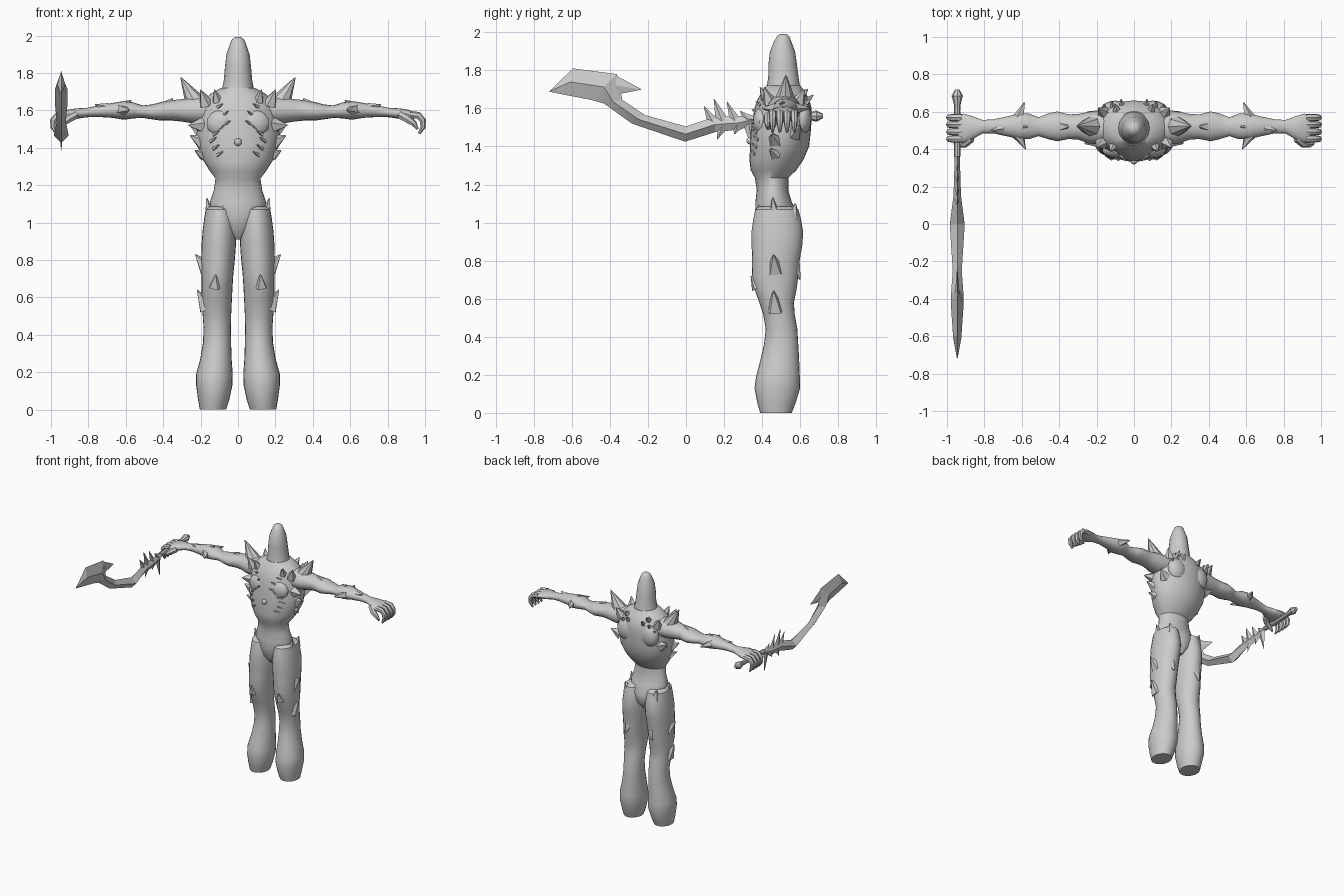
import bpy, bmesh, math
from mathutils import Vector as V

skin = bpy.data.materials.new("pale grey")
skin.diffuse_color = (0.6, 0.6, 0.6, 1)


def finish(bm, name, mirror=False, angle=40):
    bmesh.ops.recalc_face_normals(bm, faces=bm.faces)
    me = bpy.data.meshes.new(name)
    bm.to_mesh(me)
    bm.free()
    ob = bpy.data.objects.new(name, me)
    bpy.context.collection.objects.link(ob)
    me.materials.append(skin)
    if mirror:
        ob.modifiers.new("mirror", "MIRROR").use_mirror_merge = False
    bpy.context.view_layer.objects.active = ob
    ob.select_set(True)
    bpy.ops.object.shade_smooth_by_angle(angle=math.radians(angle))
    ob.select_set(False)
    return ob


def skin_rings(bm, rings):
    """Join rings of points into a closed skin."""
    loops = [[bm.verts.new(p) for p in r] for r in rings]
    n = len(loops[0])
    for a, b in zip(loops, loops[1:]):
        for i in range(n):
            j = (i + 1) % n
            bm.faces.new((a[i], a[j], b[j], b[i]))
    bm.faces.new(loops[0])
    bm.faces.new(loops[-1])


def ellipse(c, u, v, n):
    return [V(c) + V(u) * math.cos(t) + V(v) * math.sin(t)
            for t in (2 * math.pi * i / n for i in range(n))]


def column(rows, n=24):
    """Rows of (z, x, y, rx, ry) become stacked rings."""
    return [ellipse((x, y, z), (rx, 0, 0), (0, ry, 0), n) for z, x, y, rx, ry in rows]


def tube(bm, path, radii, n=6, flat=1.0):
    pts = [V(p) for p in path]
    rings = []
    for i, p in enumerate(pts):
        t = (pts[min(i + 1, len(pts) - 1)] - pts[max(i - 1, 0)]).normalized()
        ref = V((0, 1, 0)) if abs(t.y) < 0.9 else V((0, 0, 1))
        u = t.cross(ref).normalized()
        w = t.cross(u)
        rings.append(ellipse(p, u * radii[i] * flat, w * radii[i], n))
    skin_rings(bm, rings)


def spikes(name, items, mirror=True, n=5):
    bm = bmesh.new()
    for base, tip, r in items:
        tube(bm, (base, tip), (r, 0.003), n)
    return finish(bm, name, mirror)


# torso: z, x, y, rx, ry
TORSO = [(0.91, 0, 0.48, 0.02, 0.06), (0.96, 0, 0.48, 0.09, 0.10), (1.04, 0, 0.475, 0.145, 0.112),
         (1.11, 0, 0.46, 0.15, 0.095), (1.17, 0, 0.455, 0.13, 0.083), (1.235, 0, 0.45, 0.12, 0.088),
         (1.275, 0, 0.46, 0.15, 0.12), (1.33, 0, 0.475, 0.185, 0.142), (1.40, 0, 0.492, 0.213, 0.155),
         (1.47, 0, 0.497, 0.222, 0.158), (1.54, 0, 0.505, 0.215, 0.155), (1.60, 0, 0.51, 0.21, 0.15),
         (1.65, 0, 0.512, 0.19, 0.135), (1.69, 0, 0.512, 0.145, 0.11), (1.72, 0, 0.512, 0.09, 0.09)]
bm = bmesh.new()
skin_rings(bm, column(TORSO, 32))
finish(bm, "torso")


def chest(x, z, side=-1):
    """Point on the front (-1) or back (+1) of the torso."""
    for a, b in zip(TORSO, TORSO[1:]):
        if a[0] <= z <= b[0]:
            f = (z - a[0]) / (b[0] - a[0])
            y, rx, ry = (a[k] + (b[k] - a[k]) * f for k in (2, 3, 4))
            return V((x, y + side * ry * math.sqrt(max(0, 1 - (x / rx) ** 2)), z))


# tall pointed head
bm = bmesh.new()
skin_rings(bm, column([(1.62, 0, 0.51, 0.11, 0.11), (1.70, 0, 0.512, 0.088, 0.09),
                       (1.76, 0, 0.512, 0.076, 0.08), (1.83, 0, 0.508, 0.07, 0.075),
                       (1.90, 0, 0.507, 0.062, 0.066), (1.95, 0, 0.508, 0.045, 0.046),
                       (1.98, 0, 0.51, 0.032, 0.032), (1.992, 0, 0.51, 0.015, 0.015)], 16))
finish(bm, "head")

# chest and shoulder-blade muscles
bm = bmesh.new()
for x, y, z, rx, ry, rz in ((0.085, 0.395, 1.53, 0.085, 0.045, 0.075),
                            (0.10, 0.61, 1.55, 0.08, 0.05, 0.09)):
    made = bmesh.ops.create_uvsphere(bm, u_segments=14, v_segments=8, radius=1)["verts"]
    for v in made:
        v.co = (x + v.co.x * rx, y + v.co.y * ry, z + v.co.z * rz)
finish(bm, "muscles", True)

# round stud in the middle of the chest
bm = bmesh.new()
bmesh.ops.create_uvsphere(bm, u_segments=12, v_segments=8, radius=0.02)
bmesh.ops.translate(bm, verts=bm.verts, vec=chest(0, 1.43))
finish(bm, "chest_stud")

# short rib thorns, front rows and back row
ribs = []
for x, z in ((0.06, 1.53), (0.095, 1.505), (0.12, 1.475), (0.135, 1.44),
             (0.12, 1.40), (0.10, 1.365), (0.07, 1.58), (0.10, 1.62)):
    p = chest(x, z)
    ribs.append((p + V((0.012, 0.01, -0.006)), p + V((-0.018, -0.018, 0.015)), 0.012))
for x, z in ((0.06, 1.64), (0.11, 1.62), (0.15, 1.58)):
    p = chest(x, z, 1)
    ribs.append((p - V((0, 0.03, 0.02)), p + V((0.01, 0.025, 0.03)), 0.028))
spikes("rib_thorns", ribs)

# big shoulder spikes, collar thorns and flank thorns
spikes("shoulder_spikes", [((0.21, 0.52, 1.61), (0.305, 0.525, 1.775), 0.07)], n=8)
spikes("collar_thorns", [
    ((0.17, 0.44, 1.63), (0.20, 0.41, 1.71), 0.04), ((0.11, 0.42, 1.65), (0.125, 0.39, 1.71), 0.03),
    ((0.16, 0.59, 1.63), (0.19, 0.62, 1.70), 0.04), ((0.09, 0.60, 1.66), (0.10, 0.64, 1.70), 0.03)])
spikes("flank_thorns", [
    ((0.19, 0.45, 1.52), (0.265, 0.43, 1.52), 0.045), ((0.19, 0.47, 1.43), (0.255, 0.45, 1.465), 0.045),
    ((0.18, 0.47, 1.36), (0.23, 0.44, 1.385), 0.035), ((0.18, 0.57, 1.47), (0.25, 0.60, 1.51), 0.045)])

# arm: x, y, z, ry, rz
ARM = [(0.15, 0.515, 1.60, 0.09, 0.075), (0.24, 0.515, 1.60, 0.085, 0.07), (0.30, 0.52, 1.60, 0.068, 0.06),
       (0.35, 0.52, 1.60, 0.066, 0.055), (0.41, 0.522, 1.595, 0.08, 0.05), (0.46, 0.522, 1.592, 0.068, 0.04),
       (0.51, 0.52, 1.593, 0.05, 0.033), (0.56, 0.522, 1.60, 0.068, 0.043), (0.61, 0.522, 1.60, 0.07, 0.05),
       (0.67, 0.522, 1.60, 0.055, 0.04), (0.75, 0.522, 1.595, 0.038, 0.03), (0.81, 0.52, 1.588, 0.036, 0.025),
       (0.86, 0.515, 1.583, 0.06, 0.028), (0.91, 0.512, 1.578, 0.078, 0.026), (0.94, 0.512, 1.57, 0.074, 0.02)]
bm = bmesh.new()
skin_rings(bm, [ellipse((x, y, z), (0, ry, 0), (0, 0, rz), 16) for x, y, z, ry, rz in ARM])
finish(bm, "arm", True)

# elbow and forearm spikes
spikes("forearm_spikes", [
    ((0.62, 0.56, 1.60), (0.585, 0.65, 1.60), 0.035), ((0.62, 0.48, 1.60), (0.58, 0.40, 1.60), 0.035),
    ((0.65, 0.52, 1.62), (0.57, 0.52, 1.655), 0.025), ((0.70, 0.51, 1.615), (0.765, 0.50, 1.63), 0.025),
    ((0.38, 0.52, 1.63), (0.35, 0.52, 1.665), 0.03)])

# curled fingers and thumb
bm = bmesh.new()
for i in range(4):
    y = 0.455 + 0.038 * i
    tube(bm, [(0.92, y, 1.578), (0.965, y, 1.572), (0.988, y, 1.545), (0.988, y, 1.51), (0.968, y, 1.475)],
         (0.02, 0.02, 0.018, 0.015, 0.007), 7)
tube(bm, [(0.87, 0.46, 1.575), (0.905, 0.43, 1.555), (0.94, 0.425, 1.53), (0.96, 0.43, 1.50)],
     (0.024, 0.022, 0.017, 0.007), 7)
finish(bm, "fingers", True)

# legs: z, x, y, rx, ry
LEG = [(0.0, 0.134, 0.473, 0.07, 0.083), (0.05, 0.13, 0.475, 0.083, 0.10), (0.13, 0.127, 0.48, 0.097, 0.12),
       (0.19, 0.126, 0.483, 0.098, 0.115), (0.27, 0.118, 0.492, 0.084, 0.103), (0.36, 0.112, 0.50, 0.075, 0.09),
       (0.44, 0.111, 0.502, 0.073, 0.083), (0.52, 0.113, 0.488, 0.077, 0.083), (0.58, 0.113, 0.476, 0.08, 0.091),
       (0.66, 0.112, 0.47, 0.083, 0.113), (0.72, 0.11, 0.468, 0.085, 0.122), (0.80, 0.107, 0.472, 0.09, 0.125),
       (0.88, 0.103, 0.478, 0.092, 0.133), (0.95, 0.10, 0.48, 0.09, 0.136), (1.02, 0.098, 0.479, 0.083, 0.125),
       (1.07, 0.098, 0.477, 0.075, 0.113), (1.085, 0.098, 0.475, 0.055, 0.09)]
bm = bmesh.new()
skin_rings(bm, column(LEG))
finish(bm, "leg", True)

# jagged outer leg fins and hip points
spikes("leg_fins", [
    ((0.165, 0.47, 0.75), (0.228, 0.46, 0.83), 0.05), ((0.165, 0.47, 0.54), (0.218, 0.46, 0.64), 0.05),
    ((0.11, 0.565, 0.76), (0.12, 0.60, 0.70), 0.04), ((0.12, 0.38, 0.66), (0.12, 0.342, 0.72), 0.04)])
spikes("hip_points", [
    ((0.145, 0.47, 1.01), (0.167, 0.455, 1.13), 0.04), ((0.08, 0.40, 1.02), (0.085, 0.385, 1.10), 0.04),
    ((0.12, 0.56, 1.03), (0.14, 0.575, 1.10), 0.04)])

# sword blade: diamond sections of (upper y, z), (lower y, z), half thickness
SX = -0.945
BLADE = [((0.38, 1.565), (0.38, 1.535), 0.014), ((0.28, 1.56), (0.29, 1.49), 0.016),
         ((0.15, 1.555), (0.153, 1.475), 0.02), ((0.0, 1.505), (-0.005, 1.425), 0.04),
         ((-0.216, 1.565), (-0.284, 1.52), 0.024), ((-0.335, 1.645), (-0.43, 1.625), 0.034),
         ((-0.363, 1.78), (-0.50, 1.645), 0.034), ((-0.595, 1.81), (-0.62, 1.668), 0.022),
         ((-0.715, 1.692), (-0.72, 1.688), 0.002)]
bm = bmesh.new()
rings = []
for (y1, z1), (y2, z2), t in BLADE:
    my, mz = (y1 + y2) / 2, (z1 + z2) / 2
    rings.append([(SX, y1, z1), (SX + t, my, mz), (SX, y2, z2), (SX - t, my, mz)])
skin_rings(bm, rings)
finish(bm, "sword_blade", angle=15)

# barbs on the blade: base y, z, tip y, z, radius
BARBS = [(-0.37, 1.72, -0.237, 1.70, 0.05), (0.26, 1.53, 0.215, 1.635, 0.03),
         (0.19, 1.53, 0.147, 1.65, 0.035), (0.14, 1.53, 0.095, 1.61, 0.03),
         (0.33, 1.54, 0.285, 1.585, 0.03), (0.19, 1.50, 0.163, 1.437, 0.025),
         (0.27, 1.51, 0.255, 1.465, 0.03), (0.33, 1.52, 0.35, 1.385, 0.03)]
bm = bmesh.new()
for y1, z1, y2, z2, r in BARBS:
    d = V((0, z1 - z2, y2 - y1)).normalized() * r
    b, tip = V((SX, y1, z1)), V((SX, y2, z2))
    side = V((0.012, 0, 0))
    skin_rings(bm, [[b + d, b + side, b - d, b - side],
                    [tip + d * .05, tip + side * .1, tip - d * .05, tip - side * .1]])
finish(bm, "sword_barbs", angle=15)

# sword grip and pommel
bm = bmesh.new()
tube(bm, [(SX, 0.36, 1.55), (SX, 0.48, 1.55), (SX, 0.60, 1.555), (SX, 0.64, 1.558),
          (SX, 0.685, 1.56), (SX, 0.72, 1.56)], (0.018, 0.018, 0.016, 0.018, 0.03, 0.012), 8)
finish(bm, "sword_grip", angle=30)
